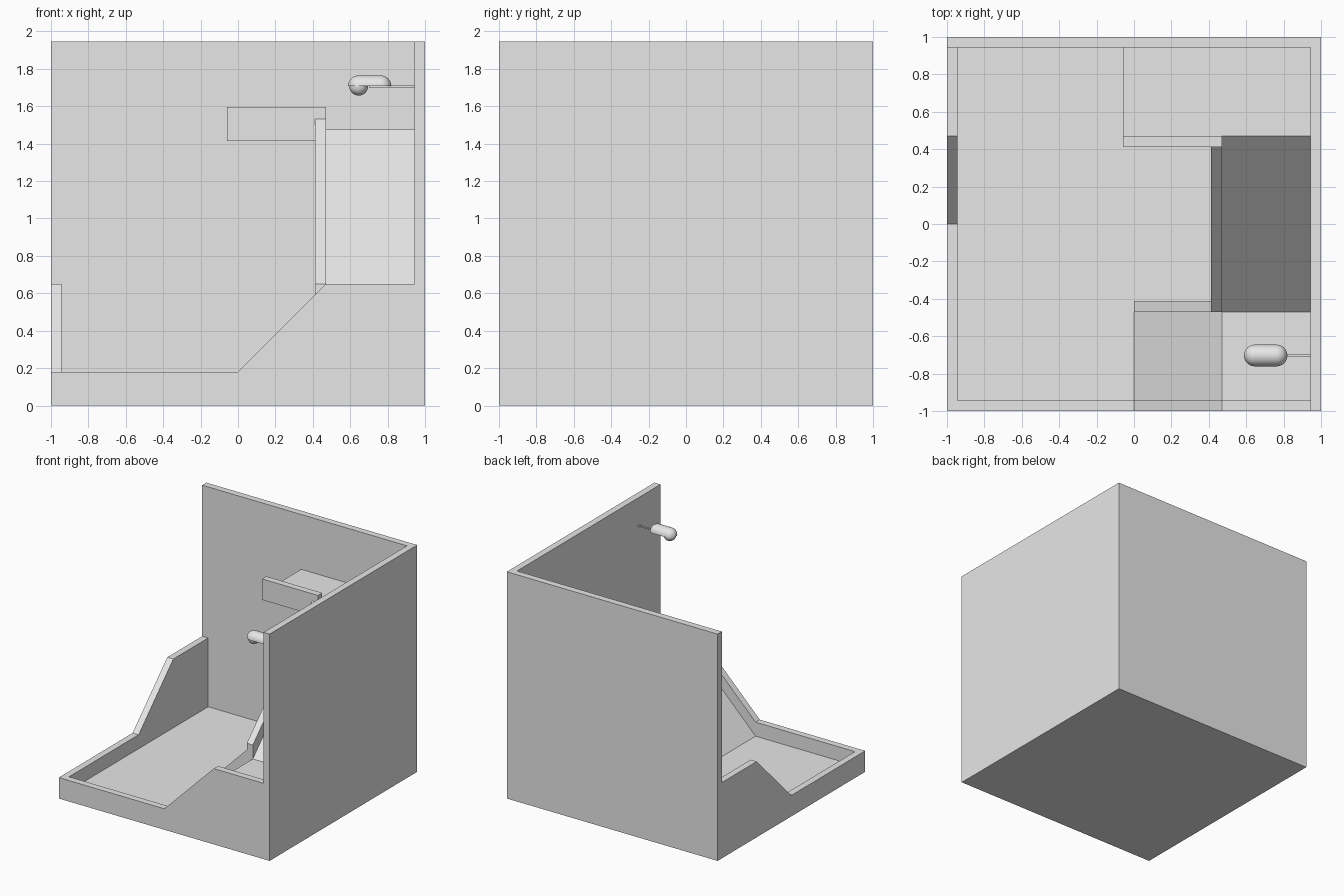
import bpy, bmesh, math
from mathutils import Vector

if "Cube" in bpy.data.objects:
    bpy.data.objects.remove(bpy.data.objects["Cube"])

grey = bpy.data.materials.new("light grey")
grey.diffuse_color = (0.8, 0.8, 0.8, 1)
grey.use_nodes = True
grey.node_tree.nodes["Principled BSDF"].inputs["Base Color"].default_value = grey.diffuse_color

T = 0.057            # wall and slab thickness
IN = 1 - T           # inner face of the outer walls
R = 0.12             # rail height above a walkway
FLOOR, LOW, HIGH = 0.06, 0.53, 1.475   # floor, landing and top platform heights
TOP = 1.945


def finish(name, bm):
    bmesh.ops.recalc_face_normals(bm, faces=bm.faces)
    me = bpy.data.meshes.new(name)
    bm.to_mesh(me)
    bm.free()
    me.materials.append(grey)
    ob = bpy.data.objects.new(name, me)
    bpy.context.collection.objects.link(ob)
    return ob


def prism(name, profile, axis, a, b):
    """Extrude a (horizontal, z) profile along 'x' or 'y' from a to b."""
    bm = bmesh.new()
    place = (lambda h, z, d: (d, h, z)) if axis == 'x' else (lambda h, z, d: (h, d, z))
    face = bm.faces.new([bm.verts.new(place(h, z, a)) for h, z in profile])
    ext = bmesh.ops.extrude_face_region(bm, geom=[face])
    move = Vector(place(0, 0, b - a))
    bmesh.ops.translate(bm, vec=move, verts=[v for v in ext['geom'] if isinstance(v, bmesh.types.BMVert)])
    return finish(name, bm)


def box(name, x0, x1, y0, y1, z0, z1):
    return prism(name, [(x0, z0), (x1, z0), (x1, z1), (x0, z1)], 'y', y0, y1)


def slope(name, h0, z0, h1, z1, depth, axis, a, b):
    """Sloping slab with its top from (h0, z0) to (h1, z1)."""
    return prism(name, [(h0, z0 - depth), (h1, z1 - depth), (h1, z1), (h0, z0)], axis, a, b)


# Outer shell: floor, two tall walls, two low walls that rise toward the tall ones
box("floor", -IN, IN, -IN, IN, 0, FLOOR)
box("back_wall", -1, IN, IN, 1, 0, TOP)
box("right_wall", IN, 1, -1, 1, 0, TOP)
lo, hi = FLOOR + R, LOW + R
prism("front_wall", [(-1, 0), (IN, 0), (IN, hi), (0.47, hi), (0, lo), (-1, lo)], 'y', -1, -IN)
prism("left_wall", [(-IN, 0), (IN, 0), (IN, hi), (0.47, hi), (0, lo), (-IN, lo)], 'x', -1, -IN)

# Lower ramp with its rail, and the corner landing
slope("lower_ramp", 0, FLOOR, 0.47, LOW, FLOOR, 'y', -IN, -0.47)
slope("lower_ramp_rail", 0, lo, 0.413, lo + 0.413, R + FLOOR, 'y', -0.47, -0.413)
box("landing", 0.47, IN, -IN, -0.47, LOW - FLOOR, LOW)

# Upper ramp with its rail, and the top platform
slope("upper_ramp", -0.47, LOW, 0.47, HIGH, FLOOR, 'x', 0.47, IN)
slope("upper_ramp_rail", -0.47, hi, 0.413, hi + 0.883, R + FLOOR, 'x', 0.413, 0.47)
box("top_platform", -0.06, IN, 0.47, IN, HIGH - FLOOR, HIGH)
box("top_platform_rail", -0.06, 0.47, 0.413, 0.47, HIGH - FLOOR, HIGH + R)

# Lamp: half-capsule shade, bulb below it and a thin arm to the wall
LY, LZ, LR = -0.703, 1.707, 0.058


def half_ball(name, top, r, x, stretch=0.0):
    bm = bmesh.new()
    bmesh.ops.create_uvsphere(bm, u_segments=32, v_segments=16, radius=r)
    geom = bm.verts[:] + bm.edges[:] + bm.faces[:]
    if stretch:  # split across the middle, then pull the halves apart
        for v in bm.verts:
            if abs(v.co.x) < 1e-5:
                v.co.x = 0
        cut = [e for e in bm.edges if all(abs(v.co.x) < 1e-5 for v in e.verts)]
        bmesh.ops.split_edges(bm, edges=cut)
        for f in bm.faces:
            side = math.copysign(stretch, f.calc_center_median().x)
            for v in f.verts:
                if not v.tag:
                    v.co.x += side
                    v.tag = True
        rim = [e for e in bm.edges if e.is_boundary]
        bmesh.ops.bridge_loops(bm, edges=rim)
        geom = bm.verts[:] + bm.edges[:] + bm.faces[:]
    bmesh.ops.bisect_plane(bm, geom=geom, plane_co=(0, 0, 0), plane_no=(0, 0, 1),
                           clear_inner=top, clear_outer=not top)
    bmesh.ops.holes_fill(bm, edges=[e for e in bm.edges if e.is_boundary])
    bmesh.ops.translate(bm, vec=(x, LY, LZ), verts=bm.verts)
    ob = finish(name, bm)
    bpy.context.view_layer.objects.active = ob
    ob.select_set(True)
    bpy.ops.object.shade_smooth_by_angle(angle=math.radians(40))
    ob.select_set(False)


half_ball("lamp_shade", True, LR, 0.704, 0.058)
half_ball("lamp_bulb", False, 0.05, 0.645)
box("lamp_arm", 0.70, IN, LY - 0.007, LY + 0.007, LZ - 0.006, LZ + 0.004)
